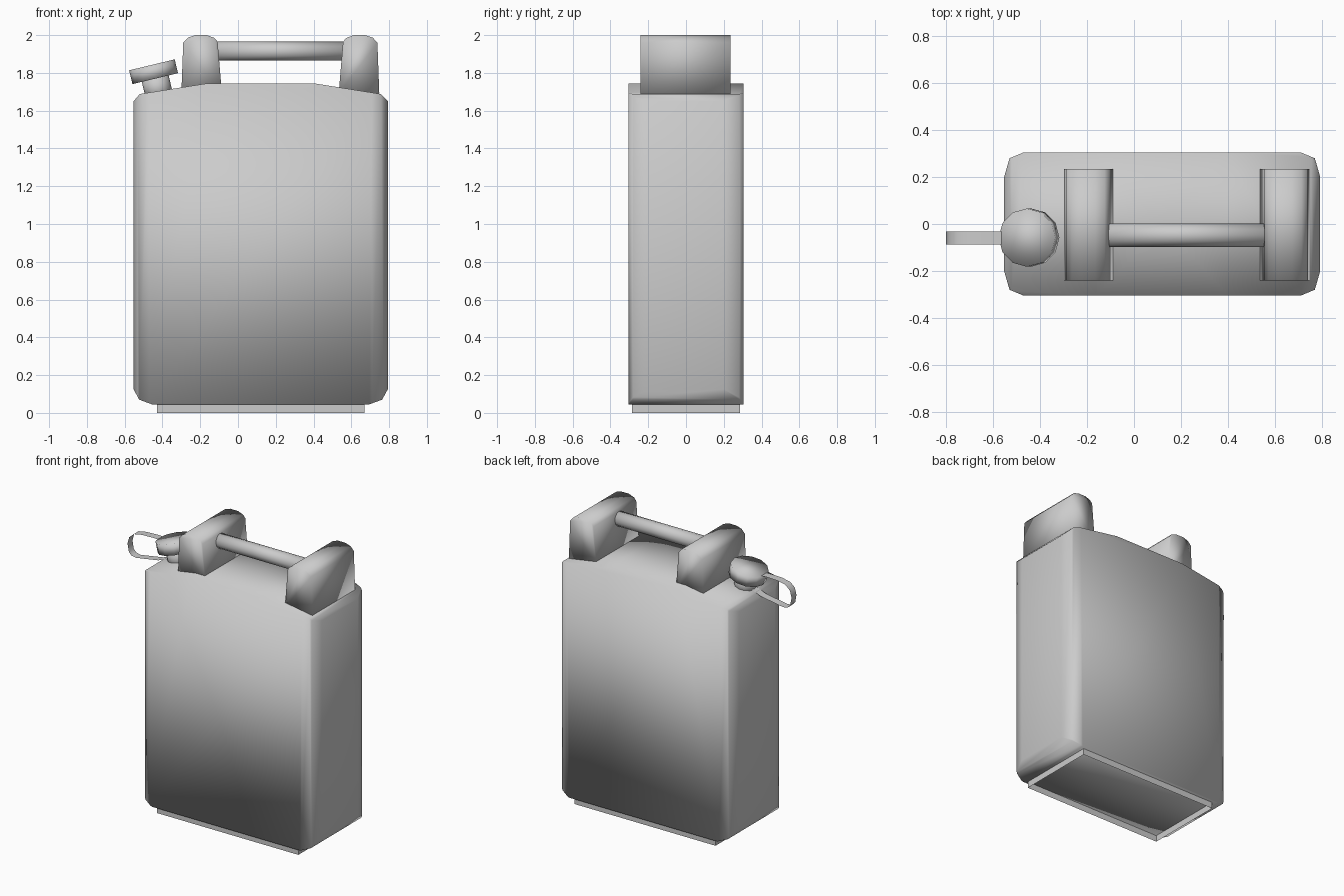
import bpy, bmesh
from math import radians
from mathutils import Vector, Matrix

if "Cube" in bpy.data.objects:
    bpy.data.objects.remove(bpy.data.objects["Cube"])


def finish(name, bm, smooth=True, closed=True):
    if closed:
        bmesh.ops.recalc_face_normals(bm, faces=bm.faces[:])
    for f in bm.faces:
        f.smooth = smooth
    me = bpy.data.meshes.new(name)
    bm.to_mesh(me)
    bm.free()
    ob = bpy.data.objects.new(name, me)
    bpy.context.collection.objects.link(ob)
    return ob


def prism(profile, y0, y1):
    """Closed solid from an x-z profile extruded along y."""
    bm = bmesh.new()
    face = bm.faces.new([bm.verts.new((x, y0, z)) for x, z in profile])
    ext = bmesh.ops.extrude_face_region(bm, geom=[face], use_keep_orig=True)
    new = [v for v in ext["geom"] if isinstance(v, bmesh.types.BMVert)]
    bmesh.ops.translate(bm, vec=(0, y1 - y0, 0), verts=new)
    bmesh.ops.recalc_face_normals(bm, faces=bm.faces[:])
    return bm


def ribbon(name, path, y0, y1, closed=False):
    """Thin strip following an x-z path."""
    bm = bmesh.new()
    rows = [(bm.verts.new((x, y0, z)), bm.verts.new((x, y1, z))) for x, z in path]
    for a, b in zip(rows, rows[1:]):
        bm.faces.new((a[0], b[0], b[1], a[1]))
    return finish(name, bm)


def cylinder(name, centre, radius, depth, rot, sides=12):
    bm = bmesh.new()
    m = Matrix.Translation(centre) @ rot
    bmesh.ops.create_cone(bm, cap_ends=True, segments=sides, radius1=radius,
                          radius2=radius, depth=depth, matrix=m)
    return finish(name, bm)


# Can body: side profile, then the four vertical corners are trimmed in plan
CX = 0.12
body = prism([(-0.455, 0.045), (-0.523, 0.07), (-0.553, 0.125), (-0.553, 1.65),
              (-0.52, 1.688), (-0.16, 1.745), (0.40, 1.745), (0.757, 1.688),
              (0.793, 1.65), (0.793, 0.125), (0.763, 0.07), (0.695, 0.045)],
             -0.305, 0.305)
for sx in (-1, 1):
    for sy in (-1, 1):
        for (ax, ay), (bx, by) in (((0.673, 0.20), (0.65, 0.28)),
                                   ((0.65, 0.28), (0.59, 0.305))):
            no = Vector((sx * (by - ay), sy * (ax - bx), 0)).normalized()
            cut = bmesh.ops.bisect_plane(
                body, geom=body.verts[:] + body.edges[:] + body.faces[:],
                plane_co=(CX + sx * ax, sy * ay, 0), plane_no=no, clear_outer=True)
            bmesh.ops.holes_fill(body, edges=[e for e in body.edges if e.is_boundary],
                                 sides=0)
# Fan the flat top and bottom around a centre point
bmesh.ops.recalc_face_normals(body, faces=body.faces[:])
bmesh.ops.poke(body, faces=[f for f in body.faces if abs(f.normal.z) > 0.999])
finish("can_body", body)

# Open foot rim under the body
bm = bmesh.new()
plan = [(-0.43, -0.285), (0.67, -0.285), (0.67, 0.285), (-0.43, 0.285)]
low = [bm.verts.new((x, y, 0)) for x, y in plan]
top = [bm.verts.new((x, y, 0.05)) for x, y in plan]
for i in range(4):
    j = (i + 1) % 4
    bm.faces.new((low[i], low[j], top[j], top[i]))
finish("foot_rim", bm, smooth=False, closed=False)

# Handle posts, mirrored about the middle of the grip
post = [(-0.30, 1.69), (-0.29, 1.96), (-0.265, 1.987), (-0.225, 2.0),
        (-0.165, 2.0), (-0.125, 1.985), (-0.108, 1.965), (-0.085, 1.69)]
finish("left_handle_post", prism(post, -0.24, 0.235))
finish("right_handle_post", prism([(0.448 - x, z) for x, z in post], -0.24, 0.235))

# Handle grip
cylinder("handle_grip", (0.225, -0.047, 1.915), 0.05, 0.68,
         Matrix.Rotation(radians(90), 4, 'Y'))

# Tilted spout neck and cap
tilt = Matrix.Rotation(radians(-13.5), 4, 'Y')
axis = tilt @ Vector((0, 0, 1))
cap_centre = Vector((-0.447, -0.058, 1.806))
cylinder("spout_cap", cap_centre, 0.124, 0.075, tilt)
cylinder("spout_neck", cap_centre - axis * 0.085, 0.073, 0.13, tilt)

# Cap strap loop
ribbon("cap_strap", [(-0.54, 1.815), (-0.60, 1.818), (-0.69, 1.815), (-0.752, 1.803),
                     (-0.787, 1.772), (-0.80, 1.725), (-0.79, 1.67), (-0.77, 1.648),
                     (-0.735, 1.641), (-0.65, 1.655), (-0.56, 1.67), (-0.49, 1.70),
                     (-0.44, 1.71)], -0.087, -0.032)
